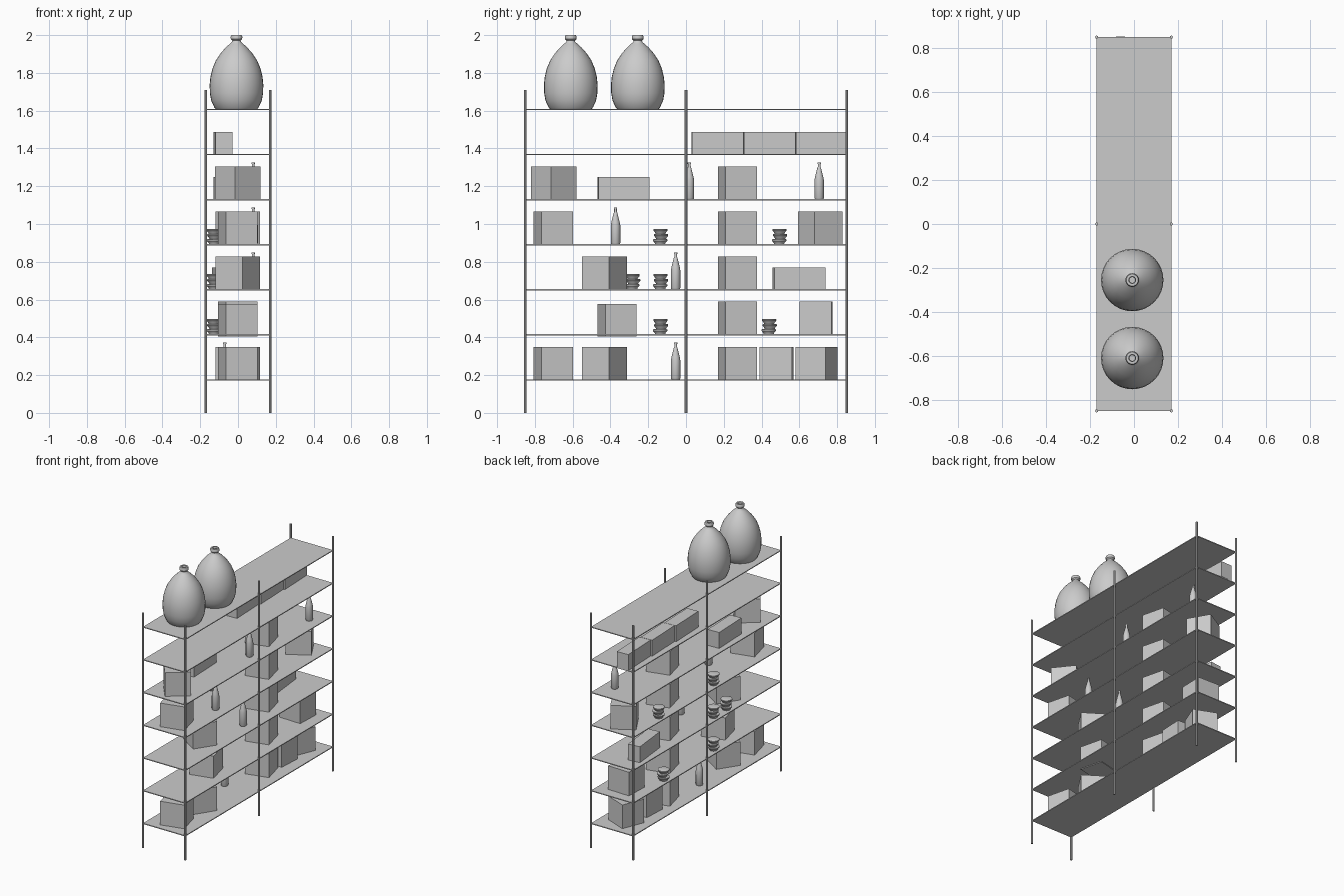
import bpy, bmesh, math
from mathutils import Matrix

if "Cube" in bpy.data.objects:
    bpy.data.objects.remove(bpy.data.objects["Cube"])

grey = bpy.data.materials.new("plain_grey")
grey.diffuse_color = (0.6, 0.6, 0.6, 1)
grey.use_nodes = True
grey.node_tree.nodes["Principled BSDF"].inputs["Base Color"].default_value = grey.diffuse_color


def finish(name, bm, loc=(0, 0, 0), rot=0.0, smooth=False):
    bmesh.ops.recalc_face_normals(bm, faces=bm.faces[:])
    me = bpy.data.meshes.new(name)
    bm.to_mesh(me)
    bm.free()
    me.materials.append(grey)
    ob = bpy.data.objects.new(name, me)
    ob.location = loc
    ob.rotation_euler[2] = math.radians(rot)
    bpy.context.collection.objects.link(ob)
    if smooth:
        bpy.ops.object.select_all(action='DESELECT')
        ob.select_set(True)
        bpy.context.view_layer.objects.active = ob
        bpy.ops.object.shade_smooth_by_angle(angle=math.radians(35))
    return ob


def box(name, size, loc, rot=0.0):
    # loc is the middle of the underside
    bm = bmesh.new()
    bmesh.ops.create_cube(bm, size=1, matrix=Matrix.Translation((0, 0, size[2] / 2)) @ Matrix.Diagonal((*size, 1)))
    return finish(name, bm, loc, rot)


def lathe(bm, profile, sides, off=(0, 0)):
    # rings of (radius, height), closed with caps at both ends
    rings = [[bm.verts.new((off[0] + r * math.cos(2 * math.pi * i / sides),
                            off[1] + r * math.sin(2 * math.pi * i / sides), z))
              for i in range(sides)] for r, z in profile]
    for a, b in zip(rings, rings[1:]):
        for i in range(sides):
            j = (i + 1) % sides
            bm.faces.new((a[i], a[j], b[j], b[i]))
    bm.faces.new(rings[0][::-1])
    bm.faces.new(rings[-1])


# Shelves and posts
LEVELS = [0.175 + 0.2384 * i for i in range(7)]
T = 0.006
for i, z in enumerate(LEVELS):
    box(f"shelf_{i + 1}", (0.34, 1.70, T), (0, 0, z - T / 2))
for x in (-0.17, 0.17):
    for y in (-0.85, 0, 0.85):
        bm = bmesh.new()
        lathe(bm, [(0.007, 0), (0.007, 1.71)], 10)
        finish("post", bm, (x, y, 0), smooth=True)


def top(level):
    return LEVELS[level] + T / 2


# Cube boxes: level, y, turn in degrees
CUBES = [(0, -0.703, 14), (0, -0.431, 56.7), (0, 0.272, 14), (0, 0.479, 87), (0, 0.69, 68),
         (1, -0.365, 14), (1, 0.272, 14), (1, 0.688, 88),
         (2, -0.431, 56.7), (2, 0.272, 14),
         (3, -0.703, 14), (3, 0.272, 14), (3, 0.711, 30),
         (4, -0.70, 38.4), (4, 0.272, 14)]
for lv, y, a in CUBES:
    sink = 0.011 if (lv, a, y) == (1, 14, -0.365) else 0   # one box sits slightly low
    box("storage_box", (0.171, 0.171, 0.172), (-0.001, y, top(lv) - sink), a)

# Long low boxes
for lv, y, a in [(2, 0.598, 6), (4, -0.33, 2.2), (5, 0.166, 2.2), (5, 0.441, 2.2), (5, 0.716, 2.2)]:
    box("long_box", (0.09, 0.272, 0.116), (-0.08, y, top(lv)), a)

# Bottles
BOTTLE = [(0.022, 0), (0.025, 0.006), (0.025, 0.10), (0.022, 0.117), (0.010, 0.165),
          (0.007, 0.172), (0.007, 0.186), (0.009, 0.187), (0.009, 0.194)]
for lv, x, y in [(0, -0.07, -0.055), (2, 0.08, -0.055), (3, 0.08, -0.373), (4, 0.08, 0.018), (4, 0.08, 0.705)]:
    bm = bmesh.new()
    lathe(bm, BOTTLE, 12)
    finish("bottle", bm, (x, y, top(lv)), smooth=True)

# Stacks of three small dishes
DISH = [(0.027, 0), (0.030, 0.008), (0.036, 0.014), (0.039, 0.018), (0.039, 0.025), (0.034, 0.027)]
for lv, y in [(1, -0.135), (1, 0.44), (2, -0.135), (2, -0.283), (3, -0.135), (3, 0.495)]:
    bm = bmesh.new()
    for k, off in enumerate([(0, -0.002), (0.002, 0.003), (-0.002, 0)]):
        lathe(bm, [(r, z + 0.027 * k) for r, z in DISH], 14, off)
    finish("dish_stack", bm, (-0.126, y, top(lv)), smooth=True)

# Large jars on the top shelf, with a hollow neck
JAR = [(0.110, 0), (0.117, 0.008), (0.134, 0.045), (0.141, 0.085), (0.142, 0.13), (0.138, 0.17),
       (0.127, 0.215), (0.109, 0.258), (0.085, 0.294), (0.058, 0.325), (0.036, 0.345),
       (0.024, 0.355), (0.022, 0.362), (0.030, 0.370), (0.031, 0.382), (0.027, 0.392),
       (0.016, 0.392), (0.013, 0.375), (0.013, 0.34)]
for y in (-0.61, -0.255):
    bm = bmesh.new()
    lathe(bm, JAR, 32)
    finish("large_jar", bm, (-0.008, y, top(6)), smooth=True)
